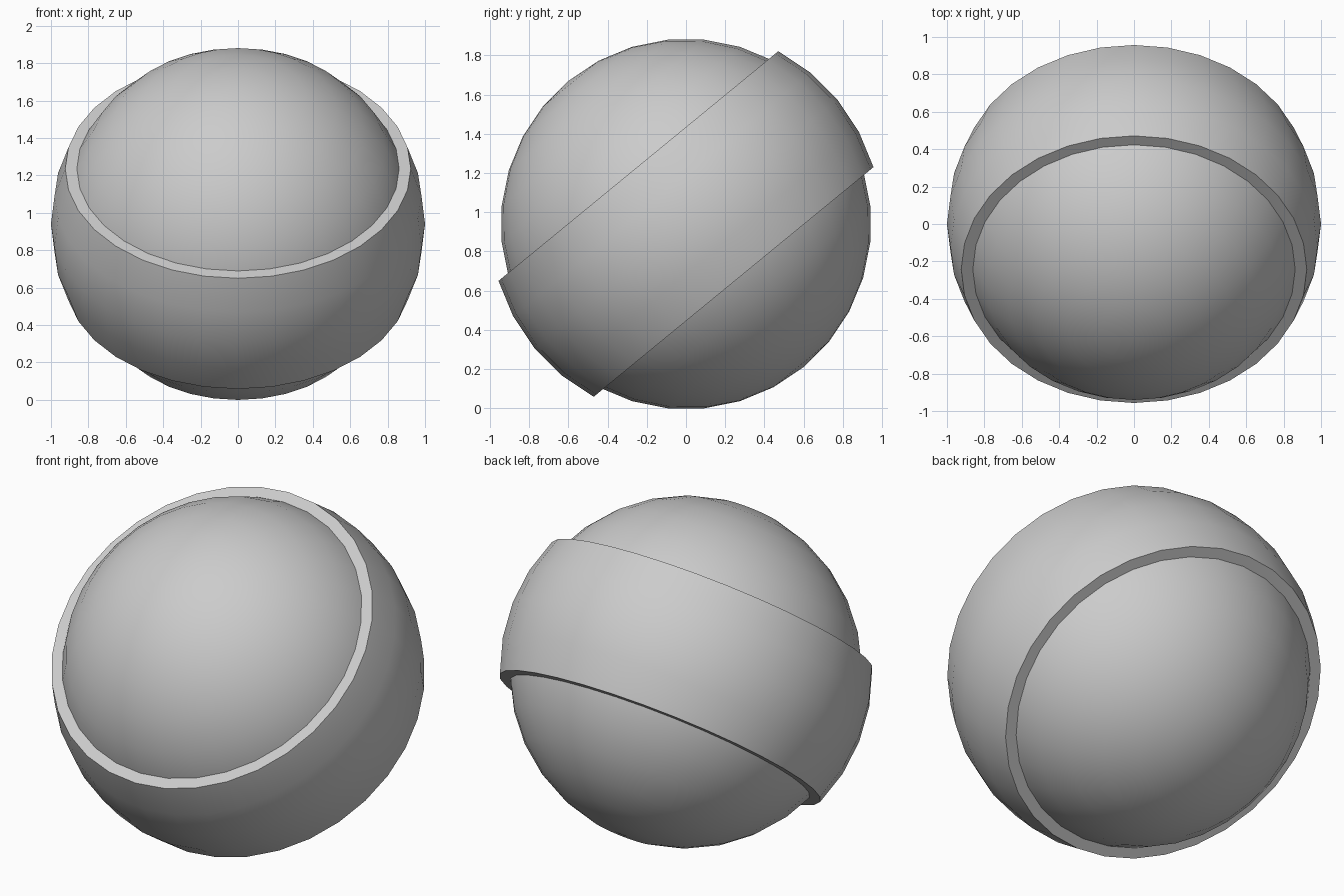
import bpy, bmesh
from math import radians, sin, cos, pi
from mathutils import Matrix

cube = bpy.data.objects.get("Cube")
if cube:
    bpy.data.objects.remove(cube, do_unlink=True)

SEGMENTS = 32
STEP = 2 * pi / SEGMENTS
TILT = Matrix.Translation((0, 0, 0.94)) @ Matrix.Rotation(3.5 * STEP, 4, 'X')

grey = bpy.data.materials.new("plain grey")
grey.use_nodes = True
colour = (0.6, 0.6, 0.6, 1)
grey.diffuse_color = colour
grey.node_tree.nodes["Principled BSDF"].inputs["Base Color"].default_value = colour


def finish(bm, name):
    """Turn a bmesh into a tilted, smooth shaded object."""
    bmesh.ops.recalc_face_normals(bm, faces=bm.faces)
    mesh = bpy.data.meshes.new(name)
    bm.to_mesh(mesh)
    bm.free()
    mesh.materials.append(grey)
    obj = bpy.data.objects.new(name, mesh)
    obj.matrix_world = TILT
    bpy.context.collection.objects.link(obj)
    bpy.ops.object.select_all(action='DESELECT')
    obj.select_set(True)
    bpy.context.view_layer.objects.active = obj
    bpy.ops.object.shade_smooth_by_angle(angle=radians(35))


# Inner ball
bm = bmesh.new()
bmesh.ops.create_uvsphere(bm, u_segments=SEGMENTS, v_segments=SEGMENTS // 2, radius=0.945)
finish(bm, "inner_ball")

# Raised band: a bulging outer arc with flat rims reaching into the ball
arc = [(cos(i * STEP), sin(i * STEP)) for i in range(-2, 3)]
top = arc[-1][1]
profile = arc + [(0.84, top), (0.84, -top)]
bm = bmesh.new()
verts = [bm.verts.new((r, 0, z)) for r, z in profile]
edges = [bm.edges.new((verts[i - 1], verts[i])) for i in range(len(verts))]
bmesh.ops.spin(bm, geom=verts + edges, cent=(0, 0, 0), axis=(0, 0, 1),
               angle=2 * pi, steps=SEGMENTS, use_merge=True)
bmesh.ops.remove_doubles(bm, verts=bm.verts, dist=0.0001)
finish(bm, "raised_band")
